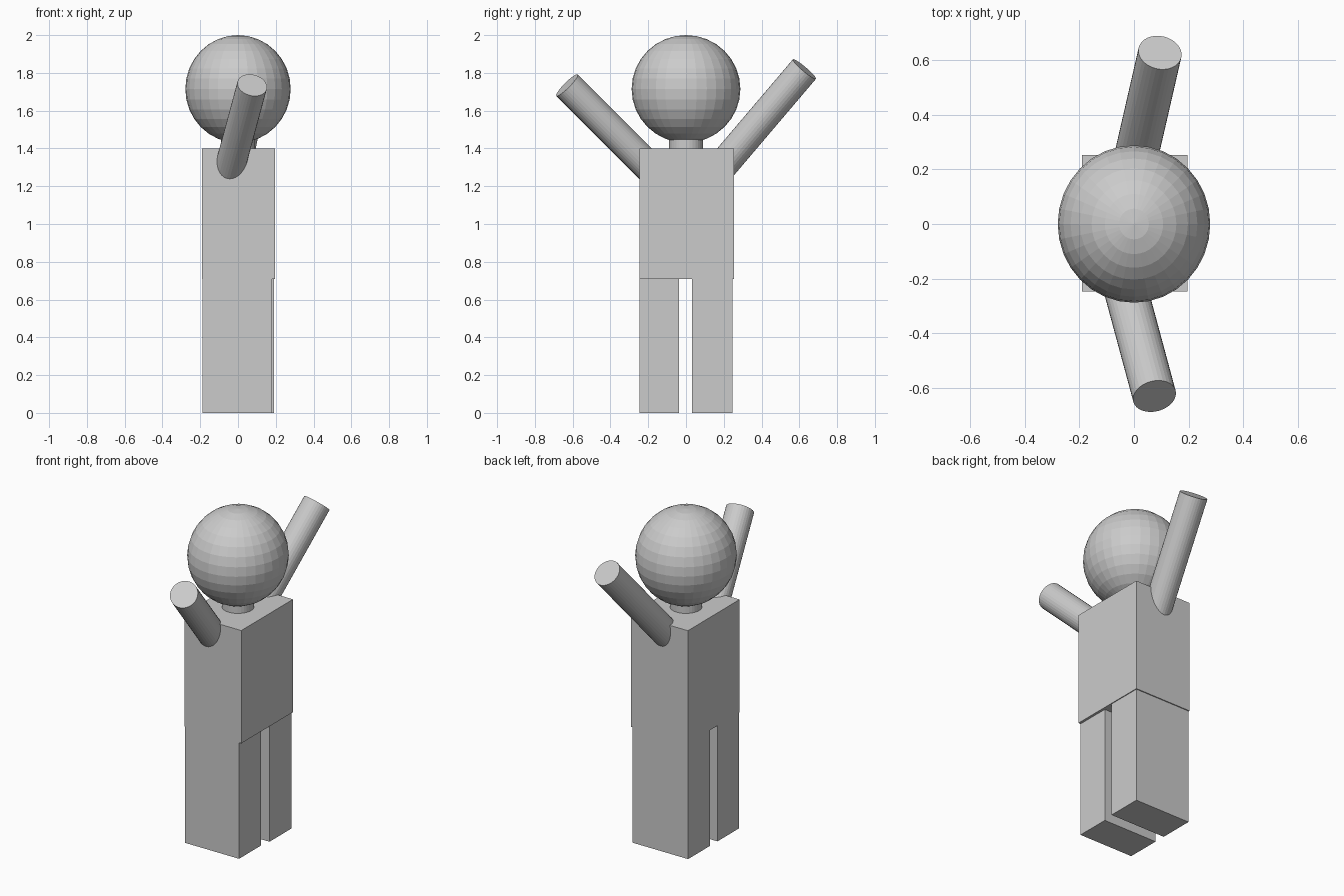
import bpy
from mathutils import Vector

if "Cube" in bpy.data.objects:
    bpy.data.objects.remove(bpy.data.objects["Cube"])


def box(name, lo, hi):
    lo, hi = Vector(lo), Vector(hi)
    bpy.ops.mesh.primitive_cube_add(size=1, location=(lo + hi) / 2)
    ob = bpy.context.object
    ob.name = name
    ob.scale = hi - lo
    return ob


def rod(name, start, end, radius):
    start, end = Vector(start), Vector(end)
    axis = end - start
    bpy.ops.mesh.primitive_cylinder_add(
        vertices=32, radius=radius, depth=axis.length, location=(start + end) / 2,
        rotation=axis.to_track_quat('Z', 'Y').to_euler())
    bpy.context.object.name = name


# Torso and legs
box("torso", (-0.19, -0.247, 0.71), (0.195, 0.253, 1.4))
box("right_leg", (-0.187, -0.247, 0), (0.18, -0.037, 0.712))
box("left_leg", (-0.187, 0.033, 0), (0.19, 0.247, 0.712))

# Neck and head
rod("neck", (0, 0, 1.36), (0, 0, 1.5), 0.09)
bpy.ops.mesh.primitive_uv_sphere_add(segments=32, ring_count=16, radius=1, location=(0, 0, 1.715))
head = bpy.context.object
head.name = "head"
head.scale = (0.279, 0.288, 0.285)

# Raised arms, rooted inside the torso
rod("right_arm", (-0.068, -0.1, 1.205), (0.075, -0.63, 1.735), 0.08)
rod("left_arm", (-0.026, 0.1, 1.2), (0.095, 0.627, 1.82), 0.08)
